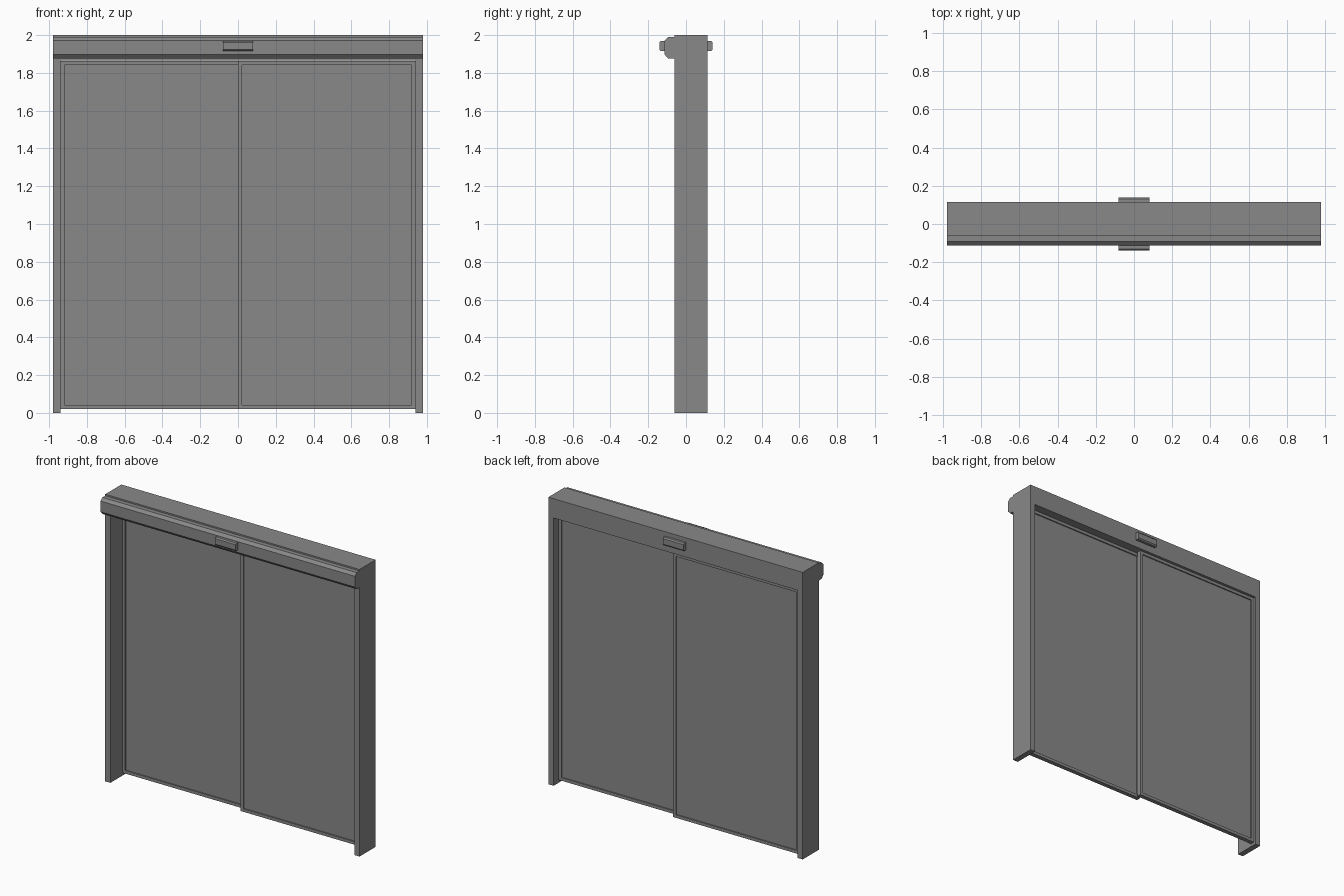
import bpy
import bmesh

cube = bpy.data.objects.get("Cube")
if cube:
    bpy.data.objects.remove(cube, do_unlink=True)

grey = bpy.data.materials.new("mid_grey")
grey.use_nodes = True
colour = (0.25, 0.25, 0.25, 1)
grey.diffuse_color = colour
bsdf = grey.node_tree.nodes["Principled BSDF"]
bsdf.inputs["Base Color"].default_value = colour
bsdf.inputs["Roughness"].default_value = 0.6


def finish(name, bm):
    bmesh.ops.recalc_face_normals(bm, faces=bm.faces)
    mesh = bpy.data.meshes.new(name)
    bm.to_mesh(mesh)
    bm.free()
    mesh.materials.append(grey)
    obj = bpy.data.objects.new(name, mesh)
    bpy.context.collection.objects.link(obj)
    return obj


def extrude_x(name, profile, x0, x1):
    """Sweep a closed (y, z) profile from x0 to x1."""
    bm = bmesh.new()
    face = bm.faces.new([bm.verts.new((x0, y, z)) for y, z in profile])
    geom = bmesh.ops.extrude_face_region(bm, geom=[face])["geom"]
    moved = [v for v in geom if isinstance(v, bmesh.types.BMVert)]
    bmesh.ops.translate(bm, verts=moved, vec=(x1 - x0, 0, 0))
    return finish(name, bm)


def box(name, x0, x1, y0, y1, z0, z1):
    return extrude_x(name, [(y0, z0), (y1, z0), (y1, z1), (y0, z1)], x0, x1)


def door_leaf(name, x0, x1, y0, y1, z0, z1, rail=0.03, recess=0.008):
    """Slab whose front and back faces are inset into a recessed pane."""
    bm = bmesh.new()
    bmesh.ops.create_cube(bm, size=1)
    for v in bm.verts:
        v.co = ((x0 + x1) / 2 + v.co.x * (x1 - x0),
                (y0 + y1) / 2 + v.co.y * (y1 - y0),
                (z0 + z1) / 2 + v.co.z * (z1 - z0))
    bm.normal_update()
    for face in [f for f in bm.faces if abs(f.normal.y) > 0.9]:
        inward = -face.normal.copy()
        bmesh.ops.inset_region(bm, faces=[face], thickness=rail)
        # Straight-sided step down to the pane
        geom = bmesh.ops.extrude_face_region(bm, geom=[face])["geom"]
        moved = [v for v in geom if isinstance(v, bmesh.types.BMVert)]
        bmesh.ops.translate(bm, verts=moved, vec=inward * recess)
        if face.is_valid:
            bmesh.ops.delete(bm, geom=[face], context="FACES_ONLY")
    return finish(name, bm)


# Surrounding frame: two jambs and the header
HALF, INNER = 0.98, 0.94
FRONT, BACK = -0.062, 0.115
HEAD = 1.865
box("right_jamb", -HALF, -INNER, FRONT, BACK, 0, HEAD)
box("left_jamb", INNER, HALF, FRONT, BACK, 0, HEAD)
box("header", -HALF, HALF, FRONT, BACK, HEAD, 2)

# Chamfered drive cover along the front of the header
extrude_x("drive_cover", [
    (FRONT, 1.99), (-0.093, 1.99), (-0.113, 1.972),
    (-0.113, 1.897), (-0.093, 1.875), (FRONT, 1.875)], -HALF, HALF)

# Sliding leaves on two tracks, overlapping at the middle
door_leaf("rear_leaf", -INNER, 0.03, 0.07, 0.1, 0.02, HEAD - 0.003)
door_leaf("front_leaf", 0, INNER, 0.03, 0.06, 0.02, HEAD - 0.003)

# Motion sensors with chamfered outer edges, front and back
for name, side, base in (("front_sensor", -1, 0.113), ("back_sensor", 1, BACK)):
    extrude_x(name, [
        (side * base, 1.915), (side * 0.132, 1.915), (side * 0.14, 1.923),
        (side * 0.14, 1.962), (side * 0.132, 1.97), (side * base, 1.97)],
        -0.08, 0.08)
